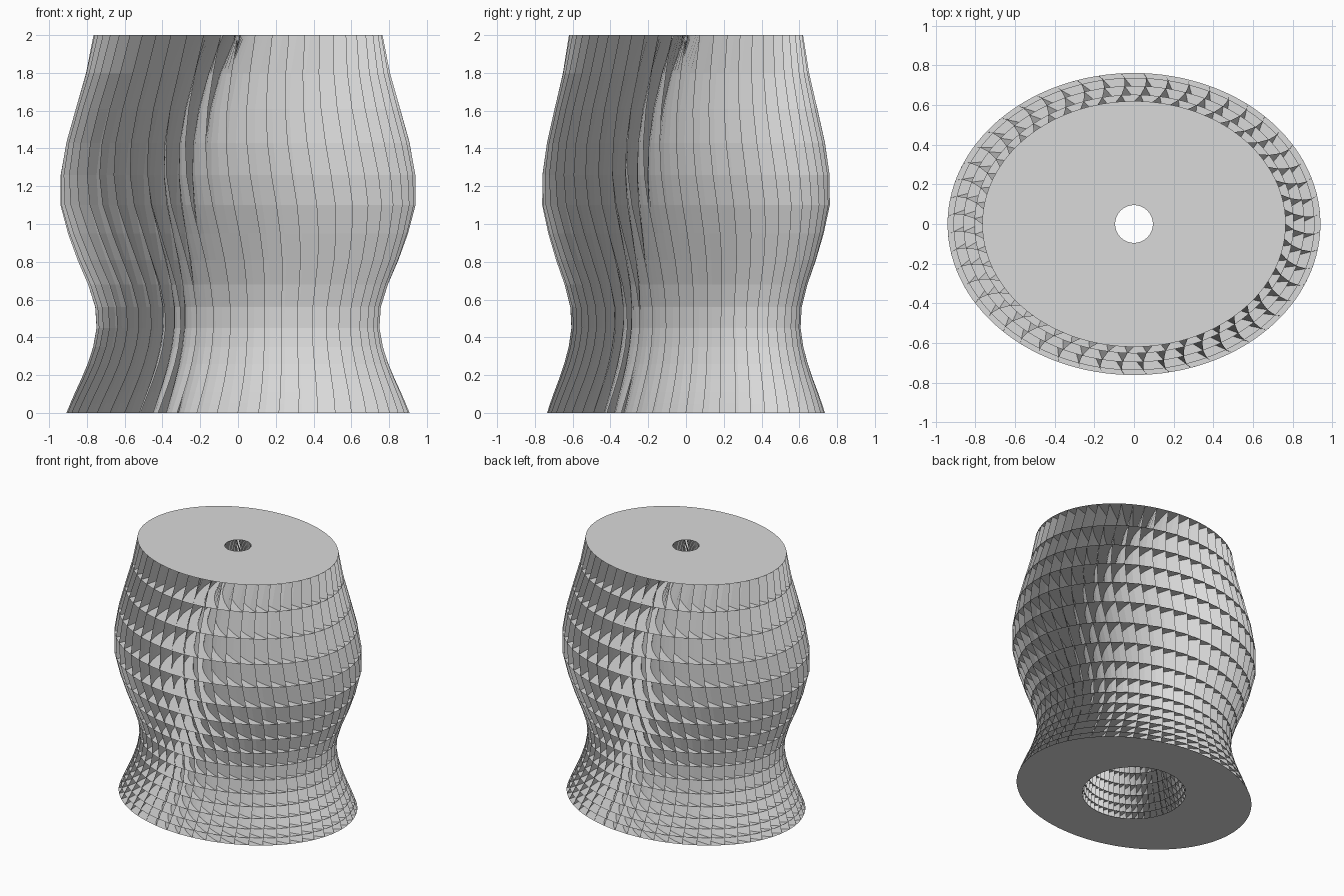
import bpy, bmesh
from math import sin, cos, pi, tau

cube = bpy.data.objects.get("Cube")
if cube:
    bpy.data.objects.remove(cube, do_unlink=True)

FINS = 52          # upright blades around the core
SEGMENTS = 120     # sides of each disc
STRIPS = 8         # straight pieces along each curved blade
DEPTH_RATIO = 0.81
OUTER = [0.908, 0.888, 0.862, 0.83, 0.797, 0.768, 0.75, 0.757, 0.795,
         0.85, 0.90, 0.94, 0.94, 0.91, 0.86, 0.805, 0.765]

# Level heights: each gap is slightly taller than the one below it
LEVELS = [0.0]
for step in range(len(OUTER) - 1):
    LEVELS.append(LEVELS[-1] + 0.05 + 0.01 * step)

grey = bpy.data.materials.new("light_grey")
grey.use_nodes = True
colour = (0.7, 0.7, 0.7, 1)
grey.diffuse_color = colour
grey.node_tree.nodes["Principled BSDF"].inputs["Base Color"].default_value = colour


def plan_point(level, angle, s):
    """Point between the round hole (s = 0) and the oval rim (s = 1)."""
    z = LEVELS[level]
    hole = 0.37 - 0.1375 * z
    rx = hole + (OUTER[level] - hole) * s
    ry = hole + (OUTER[level] * DEPTH_RATIO - hole) * s
    return (rx * cos(angle), ry * sin(angle), z)


def finish(bm, name):
    mesh = bpy.data.meshes.new(name)
    bm.to_mesh(mesh)
    bm.free()
    mesh.materials.append(grey)
    obj = bpy.data.objects.new(name, mesh)
    bpy.context.collection.objects.link(obj)


# Thin oval discs with a round centre hole
for level in range(len(LEVELS)):
    bm = bmesh.new()
    angles = [tau * i / SEGMENTS for i in range(SEGMENTS)]
    rim = [bm.verts.new(plan_point(level, a, 1)) for a in angles]
    hole = [bm.verts.new(plan_point(level, a, 0)) for a in angles]
    for i in range(SEGMENTS):
        j = (i + 1) % SEGMENTS
        bm.faces.new((rim[i], rim[j], hole[j], hole[i]))
    finish(bm, f"disc_{level}")

# Curved blades from hole to rim, gently waving around the core with height
bm = bmesh.new()
for f in range(FINS):
    previous = None
    for level, z in enumerate(LEVELS):
        sweep = 0.55 - 0.5 * (z / 2) ** 8
        wave = -0.07 * sin(pi * (2 - z))
        row = []
        for k in range(STRIPS + 1):
            s = k / STRIPS
            angle = tau * f / FINS + wave - sweep * (1 - s)
            row.append(bm.verts.new(plan_point(level, angle, s)))
        if previous:
            for k in range(STRIPS):
                bm.faces.new((previous[k], previous[k + 1], row[k + 1], row[k]))
        previous = row
finish(bm, "curved_blades")
